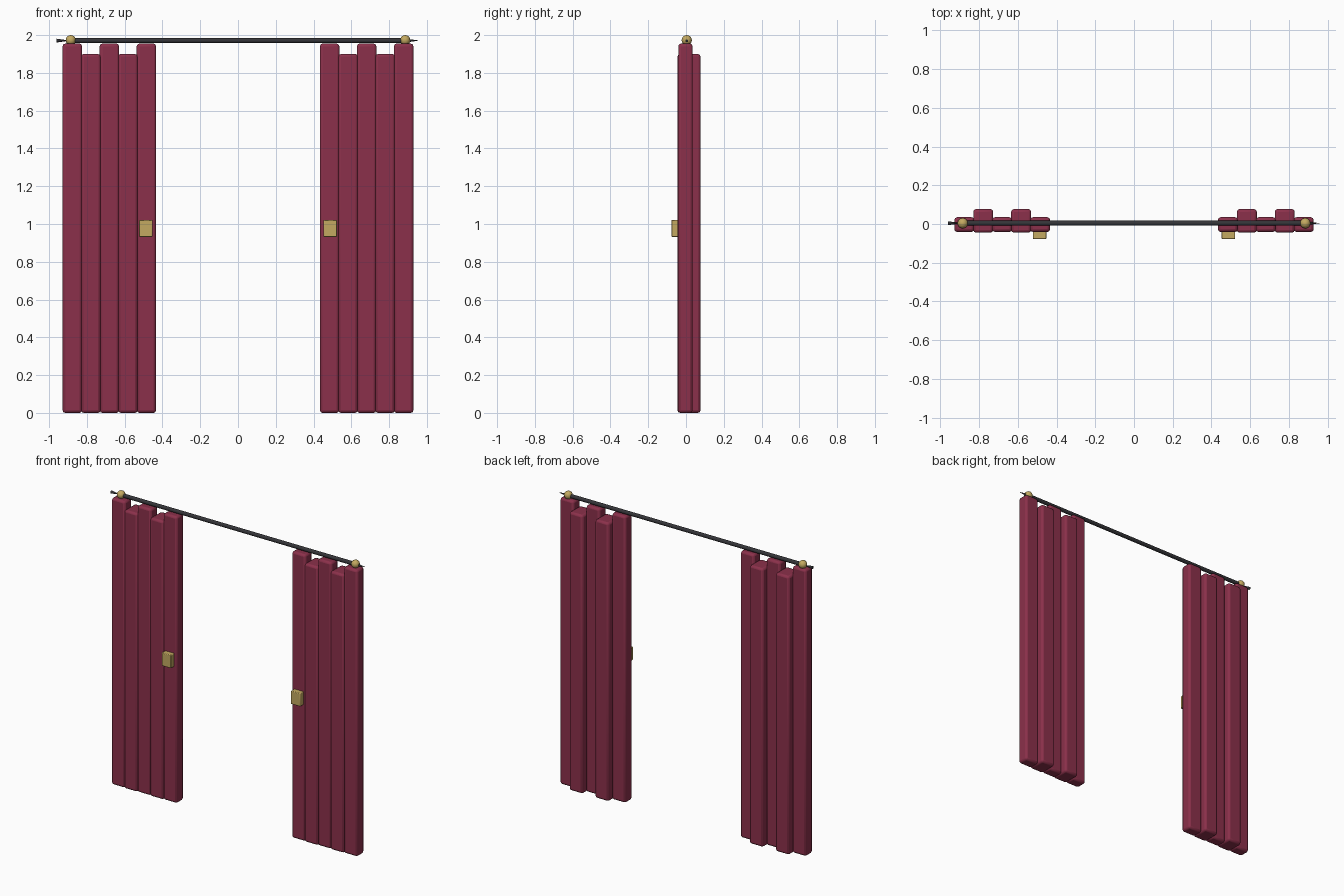
import bpy
from math import pi

if "Cube" in bpy.data.objects:
    bpy.data.objects.remove(bpy.data.objects["Cube"])


def material(name, rgb):
    m = bpy.data.materials.new(name)
    m.diffuse_color = (*rgb, 1)
    m.use_nodes = True
    m.node_tree.nodes["Principled BSDF"].inputs["Base Color"].default_value = m.diffuse_color
    return m


FABRIC = material("burgundy_fabric", (0.26, 0.03, 0.07))
GOLD = material("gold", (0.55, 0.40, 0.12))
IRON = material("dark_iron", (0.035, 0.035, 0.04))


def finish(name, mat):
    ob = bpy.context.object
    ob.name = name
    ob.data.materials.append(mat)
    bpy.ops.object.shade_smooth_by_angle(angle=pi / 6)
    return ob


def box(name, lo, hi, mat, bevel):
    """Rounded box between two corners."""
    bpy.ops.mesh.primitive_cube_add(size=1, location=[(a + b) / 2 for a, b in zip(lo, hi)])
    bpy.context.object.scale = [b - a for a, b in zip(lo, hi)]
    bpy.ops.object.transform_apply(location=False, rotation=False, scale=True)
    ob = finish(name, mat)
    mod = ob.modifiers.new("soft_edges", "BEVEL")
    mod.width, mod.segments = bevel, 2


ROD_Y, ROD_Z = 0.004, 1.973

# Curtain rod
bpy.ops.mesh.primitive_cylinder_add(vertices=16, radius=0.013, depth=1.8,
                                    location=(0, ROD_Y, ROD_Z - 0.002), rotation=(0, pi / 2, 0))
finish("curtain_rod", IRON)

for side, label in ((-1, "left"), (1, "right")):
    # Pleated panel: alternating tall shallow folds and short deep folds
    for i in range(5):
        cx = side * (0.485 + 0.098 * i)
        deep = i % 2
        y0, y1, top = (-0.045, 0.077, 1.90) if deep else (-0.041, 0.035, 1.955)
        box(f"{label}_curtain_fold_{i + 1}", (cx - 0.0515, y0, 0), (cx + 0.0515, y1, top), FABRIC, 0.014)

    # Tieback on the inner fold
    tx = side * 0.488
    box(f"{label}_tieback", (tx - 0.035, -0.077, 0.932), (tx + 0.035, -0.03, 1.022), GOLD, 0.004)

    # Ball finial and the tapered rod tip (both tips point towards +x)
    bpy.ops.mesh.primitive_uv_sphere_add(segments=16, ring_count=10, radius=0.027,
                                         location=(side * 0.885, ROD_Y, ROD_Z))
    finish(f"{label}_finial_ball", GOLD)
    bpy.ops.mesh.primitive_cone_add(vertices=12, radius1=0.010, radius2=0, depth=0.07,
                                    location=(side * 0.925, ROD_Y, ROD_Z - 0.002), rotation=(0, pi / 2, 0))
    finish(f"{label}_rod_tip", IRON)
